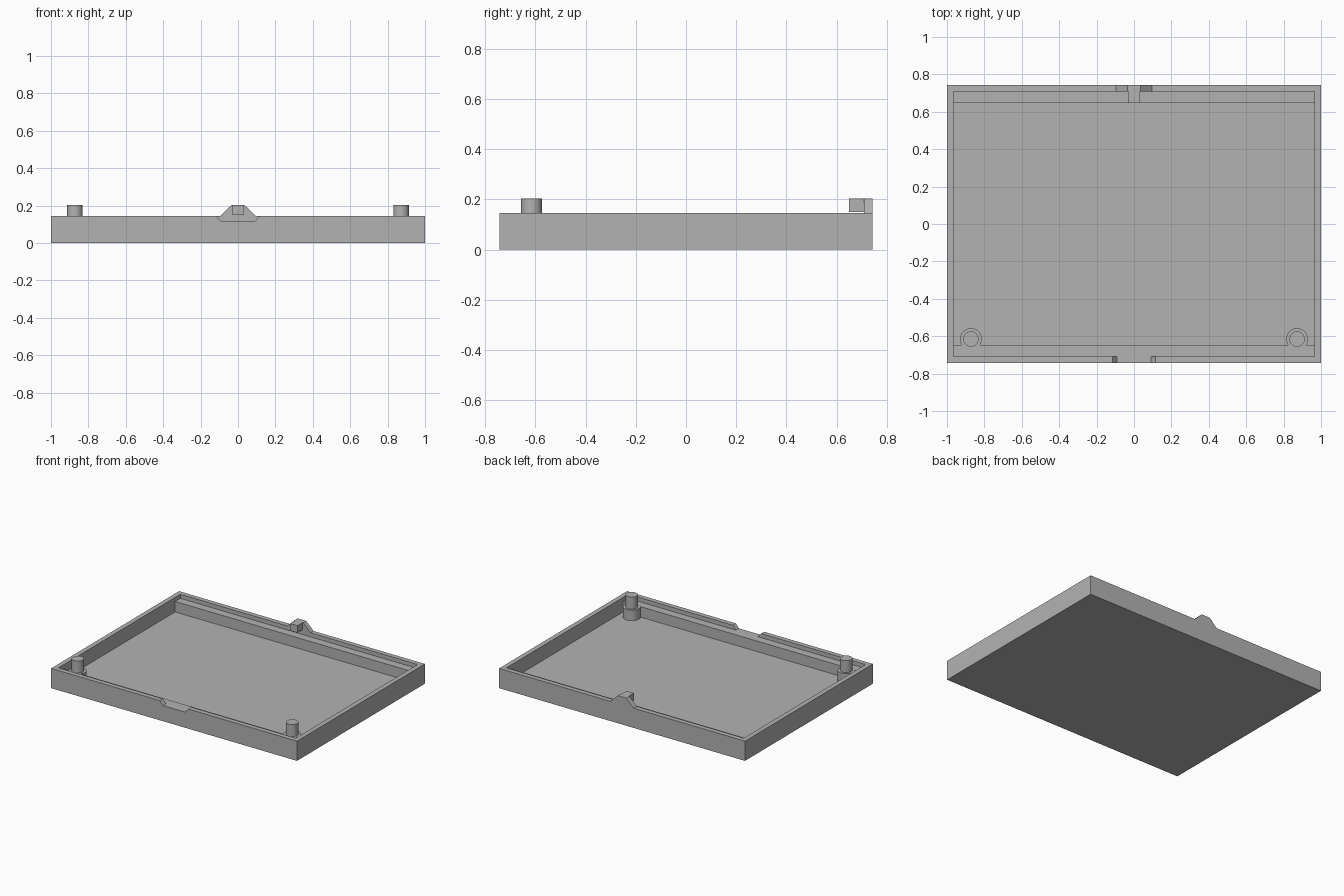
import bpy
import bmesh
from math import cos, sin, tau, radians

if "Cube" in bpy.data.objects:
    bpy.data.objects.remove(bpy.data.objects["Cube"], do_unlink=True)

# One plain grey plastic
grey = bpy.data.materials.new("grey plastic")
grey.use_nodes = True
COLOUR = (0.45, 0.45, 0.45, 1)
grey.diffuse_color = COLOUR
grey.node_tree.nodes["Principled BSDF"].inputs["Base Color"].default_value = COLOUR

W, D, H = 1.0, 0.743, 0.145      # half width, half depth, rim height
WALL, FLOOR, LEDGE = 0.035, 0.038, 0.115
IX, IY = W - WALL, D - WALL      # inner half sizes
LEDGE_Y = 0.648
PIN_X, PIN_Y, PIN_TOP = 0.872, -0.615, 0.203


def prism(name, outline, axis, lo, hi):
    """Extrude a 2D outline along y (outline in xz) or z (outline in xy)."""
    bm = bmesh.new()
    place = (lambda a, b, t: (a, t, b)) if axis == "y" else (lambda a, b, t: (a, b, t))
    face = bm.faces.new([bm.verts.new(place(a, b, lo)) for a, b in outline])
    ext = bmesh.ops.extrude_face_region(bm, geom=[face])
    for v in ext["geom"]:
        if isinstance(v, bmesh.types.BMVert):
            v.co["xyz".index(axis)] = hi
    bmesh.ops.recalc_face_normals(bm, faces=bm.faces[:])
    mesh = bpy.data.meshes.new(name)
    bm.to_mesh(mesh)
    bm.free()
    mesh.materials.append(grey)
    obj = bpy.data.objects.new(name, mesh)
    bpy.context.collection.objects.link(obj)
    return obj


def box(name, x0, x1, y0, y1, z0, z1):
    return prism(name, [(x0, y0), (x1, y0), (x1, y1), (x0, y1)], "z", z0, z1)


def cylinder(name, x, y, r, z0, z1, n=48):
    ring = [(x + r * cos(tau * i / n), y + r * sin(tau * i / n)) for i in range(n)]
    return prism(name, ring, "z", z0, z1)


def combine(target, other, operation):
    """Apply a boolean, remove the helper and merge flat neighbours."""
    bpy.context.view_layer.objects.active = target
    mod = target.modifiers.new("combine", "BOOLEAN")
    mod.object, mod.operation, mod.solver = other, operation, "EXACT"
    bpy.ops.object.modifier_apply(modifier=mod.name)
    bpy.data.objects.remove(other, do_unlink=True)
    bm = bmesh.new()
    bm.from_mesh(target.data)
    bmesh.ops.dissolve_limit(bm, angle_limit=radians(0.5),
                             verts=bm.verts[:], edges=bm.edges[:])
    bm.to_mesh(target.data)
    bm.free()


def smooth(obj):
    bpy.ops.object.select_all(action="DESELECT")
    obj.select_set(True)
    bpy.context.view_layer.objects.active = obj
    bpy.ops.object.shade_smooth_by_angle(angle=radians(30))


# Open tray with a raised tab on the back wall and a notch in the front wall
tray = box("tray", -W, W, -D, D, 0, H)
tab = prism("tab", [(-0.095, 0.1), (0.095, 0.1), (0.095, H), (0.035, PIN_TOP),
                    (-0.035, PIN_TOP), (-0.095, H)], "y", IY, D)
combine(tray, tab, "UNION")
combine(tray, box("cavity", -IX, IX, -IY, IY, FLOOR, 0.3), "DIFFERENCE")
notch = prism("notch", [(-0.09, LEDGE), (0.09, LEDGE), (0.145, 0.18), (-0.145, 0.18)],
              "y", -D - 0.1, -IY + 0.02)
combine(tray, notch, "DIFFERENCE")

# Ledges along the inside of the front and back walls
back_ledge = box("back_ledge", -IX, IX, LEDGE_Y, IY, FLOOR, LEDGE)
front_ledge = box("front_ledge", -IX, IX, -IY, -LEDGE_Y, FLOOR, LEDGE)

# Round bosses blended into the front ledge, each carrying a pin
for side, name in ((-1, "right_pin"), (1, "left_pin")):
    boss = cylinder("boss", side * PIN_X, PIN_Y, 0.058, FLOOR, LEDGE)
    combine(front_ledge, boss, "UNION")
    smooth(cylinder(name, side * PIN_X, PIN_Y, 0.041, LEDGE, PIN_TOP))
smooth(front_ledge)

# Small catch reaching inwards from the tab
catch = box("catch", -0.03, 0.03, LEDGE_Y, IY, 0.15, PIN_TOP)
